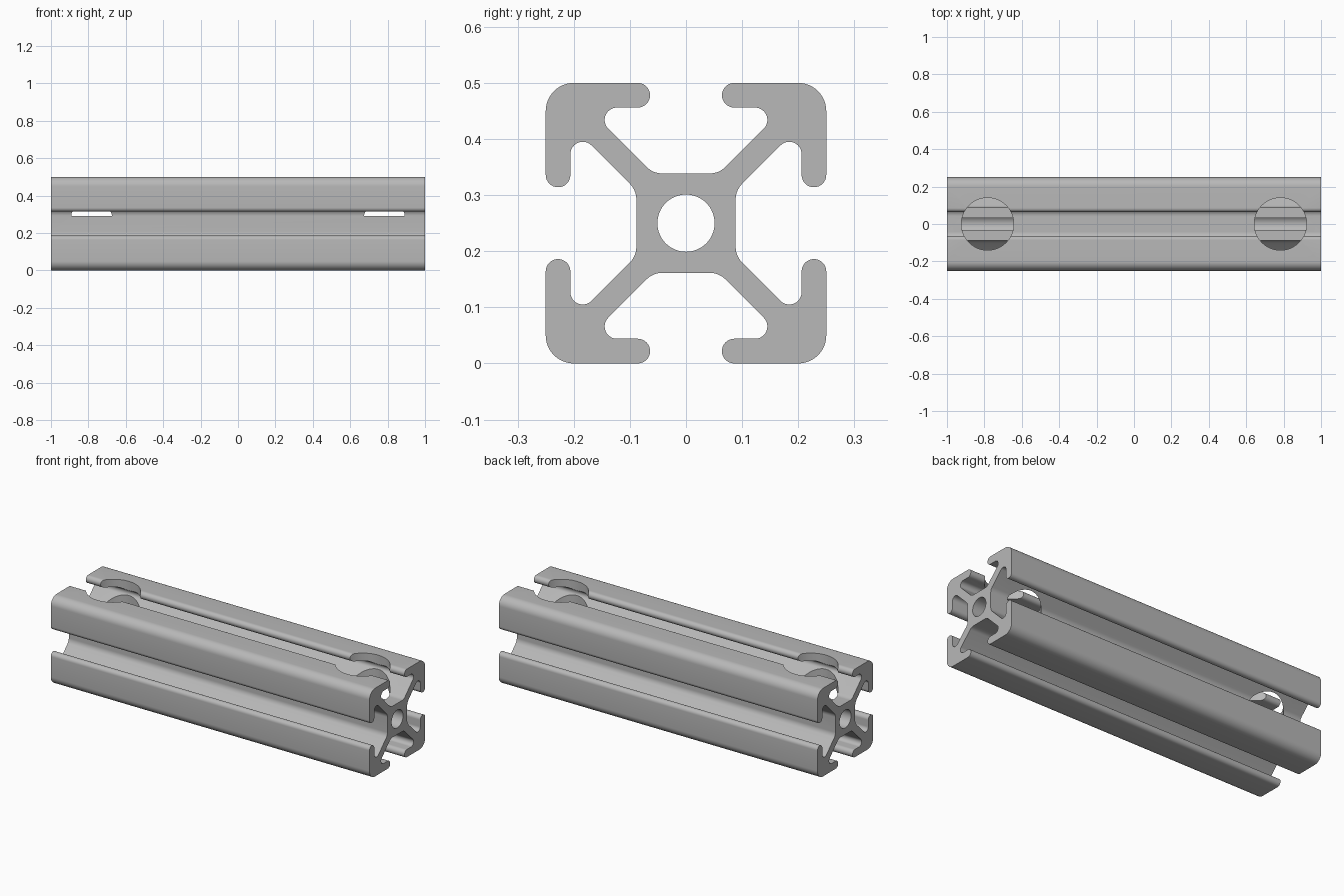
import bpy, bmesh
from math import sin, cos, pi, radians, sqrt

cube = bpy.data.objects.get("Cube")
if cube:
    bpy.data.objects.remove(cube, do_unlink=True)

LENGTH, HALF = 2.0, 0.25

metal = bpy.data.materials.new("aluminium grey")
metal.use_nodes = True
grey = (0.48, 0.48, 0.48, 1)
metal.diffuse_color = grey
metal.node_tree.nodes["Principled BSDF"].inputs["Base Color"].default_value = grey


def arc(cx, cy, r, start, end, steps):
    angles = [radians(start + (end - start) * i / steps) for i in range(steps + 1)]
    return [(cx + r * cos(a), cy + r * sin(a)) for a in angles]


def half_slot():
    """Half of one slot, from its floor out to the rounded outer corner."""
    floor, fillet, pocket = 0.0885, 0.04, 0.022
    px, py = 0.123, 0.184
    # floor fillet runs tangent into the 45 degree web
    bend = floor + px - py + pocket * sqrt(2)
    start = bend - fillet * (sqrt(2) - 1)
    points = arc(start, floor + fillet, fillet, -90, -45, 8)
    points += arc(px, py, pocket, -45, 90, 14)
    # rounded lip
    points += arc(0.086, HALF - pocket, pocket, 270, 90, 16)
    # half of the outer corner, ending on the diagonal
    points += arc(HALF - 0.05, HALF - 0.05, 0.05, 90, 45, 6)
    return points


def section_outline():
    half = half_slot()
    side = [(-x, y) for x, y in reversed(half)][1:] + half
    outline = []
    for turn in range(4):
        a = -turn * pi / 2
        outline += [(x * cos(a) - y * sin(a), x * sin(a) + y * cos(a)) for x, y in side]
    return outline


def cutter(name, radius, depth, location, rotation=(0, 0, 0)):
    bpy.ops.mesh.primitive_cylinder_add(vertices=64, radius=radius, depth=depth,
                                        location=location, rotation=rotation)
    ob = bpy.context.object
    ob.name = name
    ob.hide_render = True
    return ob


# Slotted rail: cross-section extruded along x
bm = bmesh.new()
end = bm.faces.new([bm.verts.new((-LENGTH / 2, y, z + HALF)) for y, z in section_outline()])
extruded = bmesh.ops.extrude_face_region(bm, geom=[end], use_keep_orig=True)["geom"]
bmesh.ops.translate(bm, vec=(LENGTH, 0, 0),
                    verts=[v for v in extruded if isinstance(v, bmesh.types.BMVert)])
bmesh.ops.recalc_face_normals(bm, faces=bm.faces)
mesh = bpy.data.meshes.new("slotted_rail")
bm.to_mesh(mesh)
bm.free()
mesh.materials.append(metal)
rail = bpy.data.objects.new("slotted_rail", mesh)
bpy.context.collection.objects.link(rail)

# Centre bore and the two flat-bottomed pockets in the top
pocket_floor, pocket_top = 0.29, 0.6
cutters = [cutter("bore_cutter", 0.051, LENGTH + 0.2, (0, 0, HALF), (0, pi / 2, 0))]
for side, x in (("left", 0.783), ("right", -0.783)):
    cutters.append(cutter(side + "_pocket_cutter", 0.14, pocket_top - pocket_floor,
                          (x, 0, (pocket_top + pocket_floor) / 2)))

bpy.ops.object.select_all(action='DESELECT')
rail.select_set(True)
bpy.context.view_layer.objects.active = rail
for tool in cutters:
    cut = rail.modifiers.new(tool.name, 'BOOLEAN')
    cut.operation = 'DIFFERENCE'
    cut.solver = 'EXACT'
    cut.object = tool
    bpy.ops.object.modifier_apply(modifier=cut.name)
for tool in cutters:
    bpy.data.objects.remove(tool, do_unlink=True)

bpy.ops.object.shade_smooth_by_angle(angle=radians(30))
